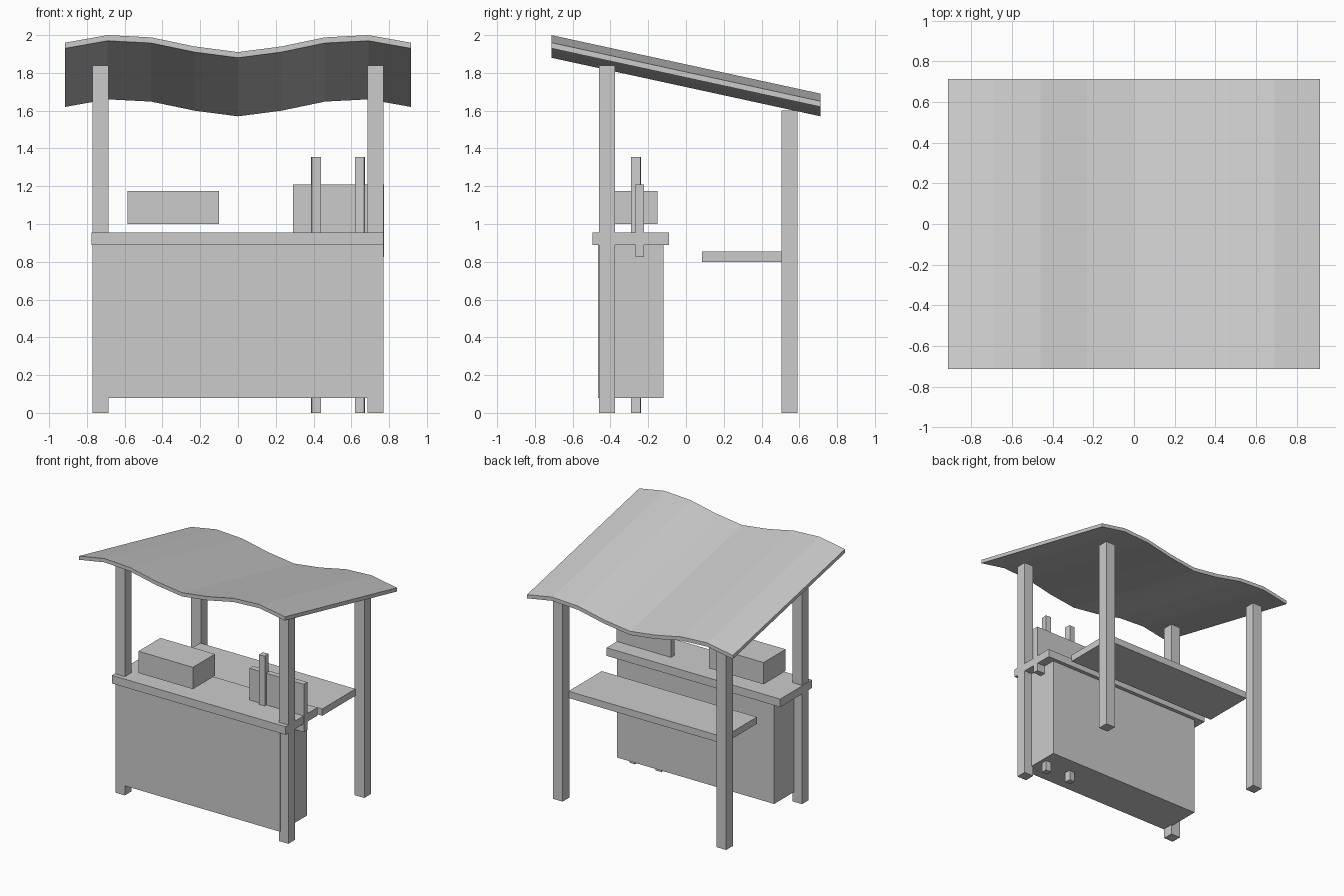
import bpy, bmesh
from math import radians
from mathutils import Vector

cube = bpy.data.objects.get("Cube")
if cube:
    bpy.data.objects.remove(cube, do_unlink=True)

grey = bpy.data.materials.new("plain_grey")
grey.use_nodes = True
GREY = (0.6, 0.6, 0.6, 1)
grey.diffuse_color = GREY
grey.node_tree.nodes["Principled BSDF"].inputs["Base Color"].default_value = GREY


def finish(name, bm):
    bmesh.ops.recalc_face_normals(bm, faces=bm.faces)
    mesh = bpy.data.meshes.new(name)
    bm.to_mesh(mesh)
    bm.free()
    mesh.materials.append(grey)
    obj = bpy.data.objects.new(name, mesh)
    bpy.context.collection.objects.link(obj)
    return obj


def box(name, x, y, z, turn=0):
    """Box from (min, max) ranges, optionally turned about its vertical axis."""
    bm = bmesh.new()
    bmesh.ops.create_cube(bm, size=1)
    size = [b - a for a, b in (x, y, z)]
    bmesh.ops.scale(bm, vec=size, verts=bm.verts)
    obj = finish(name, bm)
    obj.location = [(a + b) / 2 for a, b in (x, y, z)]
    obj.rotation_euler.z = radians(turn)
    return obj


# Four roof posts, the front pair taller
for side, s in (("left", 1), ("right", -1)):
    x = sorted((s * 0.685, s * 0.77))
    box(f"front_post_{side}", x, (-0.46, -0.375), (0, 1.84))
    box(f"back_post_{side}", x, (0.505, 0.59), (0, 1.6))

# Counter and back shelf
box("counter_body", (-0.70, 0.70), (-0.465, -0.12), (0.08, 0.89))
box("counter_top", (-0.775, 0.77), (-0.495, -0.09), (0.89, 0.955))
box("back_shelf", (-0.69, 0.69), (0.085, 0.507), (0.8, 0.855))

# Goods box and sign board on two stakes
box("goods_box", (-0.585, -0.1), (-0.43, -0.15), (1.0, 1.175))
box("sign_board", (0.29, 0.773), (-0.268, -0.222), (0.825, 1.21))
box("sign_stake_inner", (0.389, 0.439), (-0.29, -0.24), (0, 1.355), 4)
box("sign_stake_outer", (0.62, 0.67), (-0.29, -0.24), (0, 1.355), -4)

# Wavy sloping roof sheet: half profile mirrored, then swept front to back
half = [(0, 1.91), (0.23, 1.94), (0.46, 1.988), (0.69, 2.0), (0.915, 1.96)]
top = [(-x, z) for x, z in reversed(half[1:])] + half
DEPTH, DROP, THICK = 1.425, 0.31, 0.03
bm = bmesh.new()
verts = [bm.verts.new((x, -DEPTH / 2, z)) for x, z in top]
edges = [bm.edges.new(pair) for pair in zip(verts, verts[1:])]
sweep = bmesh.ops.extrude_edge_only(bm, edges=edges)
moved = [v for v in sweep["geom"] if isinstance(v, bmesh.types.BMVert)]
bmesh.ops.translate(bm, verts=moved, vec=(0, DEPTH, -DROP))
under = bmesh.ops.extrude_face_region(bm, geom=bm.faces[:], use_keep_orig=True)
moved = [v for v in under["geom"] if isinstance(v, bmesh.types.BMVert)]
bmesh.ops.translate(bm, verts=moved, vec=Vector((0, 0, -THICK)))
finish("roof", bm)
